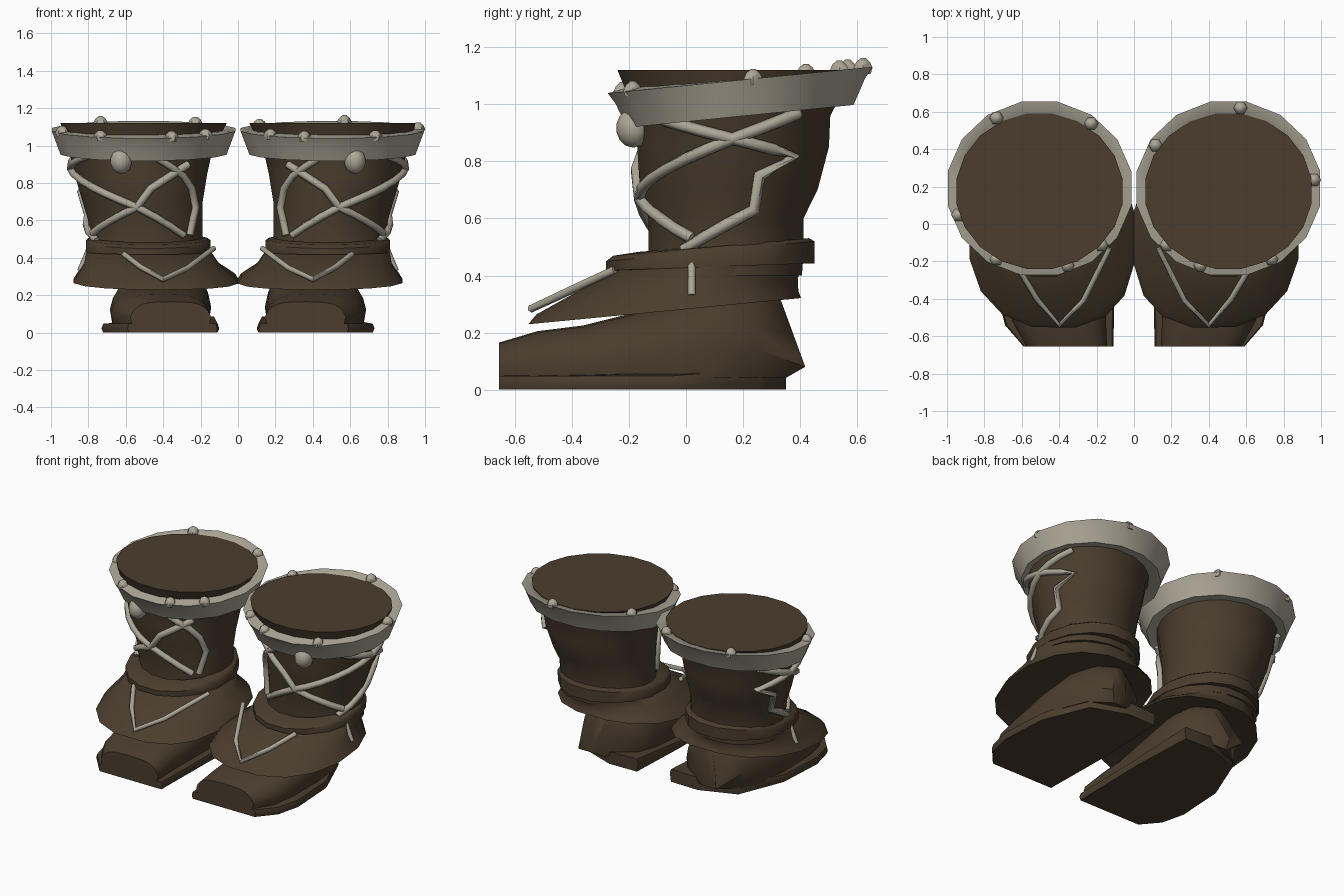
import bpy, bmesh, math
from mathutils import Vector

if "Cube" in bpy.data.objects:
    bpy.data.objects.remove(bpy.data.objects["Cube"])


def material(name, rgb):
    m = bpy.data.materials.new(name)
    m.diffuse_color = (*rgb, 1)
    m.use_nodes = True
    m.node_tree.nodes["Principled BSDF"].inputs["Base Color"].default_value = m.diffuse_color
    return m


BROWN = material("brown_leather", (0.069, 0.047, 0.027))
CREAM = material("cream_trim", (0.42, 0.385, 0.31))


def finish(name, bm, mat, side, angle=50):
    """Mirror to the wanted side, fix normals and shade."""
    for v in bm.verts:
        v.co.x *= side
    bmesh.ops.recalc_face_normals(bm, faces=bm.faces)
    me = bpy.data.meshes.new(name)
    bm.to_mesh(me)
    bm.free()
    me.materials.append(mat)
    me.shade_smooth()
    me.set_sharp_from_angle(angle=math.radians(angle))
    ob = bpy.data.objects.new(name, me)
    bpy.context.collection.objects.link(ob)


def loft(bm, rings, loop=False):
    """Skin a list of point rings; loop joins the last to the first, else ends are capped."""
    vr = [[bm.verts.new(p) for p in r] for r in rings]
    n = len(vr[0])
    for a, b in list(zip(vr, vr[1:])) + ([(vr[-1], vr[0])] if loop else []):
        for i in range(n):
            j = (i + 1) % n
            bm.faces.new((a[i], a[j], b[j], b[i]))
    if not loop:
        bm.faces.new(vr[0])
        bm.faces.new(vr[-1])


def oval(cx, cy, rx, ry, z, slope=0.0, n=16, power=2.0, inner=None):
    """Horizontal ring, tilted front to back by slope; inner squares off the inner half."""
    pts = []
    for i in range(n):
        a = 2 * math.pi * (i + 0.5) / n
        s, c = math.sin(a), math.cos(a)
        e = 2 / (inner if inner and s < 0 else power)
        x = math.copysign(abs(s) ** e, s) * rx
        y = -math.copysign(abs(c) ** e, c) * ry
        pts.append((cx + x, cy + y, z + slope * y))
    return pts


# shaft profile: z, centre x, centre y, radius x, radius y
SHAFT = [(0.40, .49, .14, .31, .27), (0.50, .49, .14, .305, .275), (0.60, .495, .14, .31, .275),
         (0.70, .51, .15, .325, .315), (0.85, .52, .165, .36, .34), (0.96, .52, .165, .385, .345),
         (1.12, .505, .175, .45, .42)]


def on_shaft(deg, z):
    """Point just above the shaft; angle runs from the front to the outer side."""
    for a, b in zip(SHAFT, SHAFT[1:]):
        if z <= b[0]:
            break
    t = (z - a[0]) / (b[0] - a[0])
    _, cx, cy, rx, ry = [p + (q - p) * t for p, q in zip(a, b)]
    r = math.radians(deg)
    return Vector((cx + math.sin(r) * (rx + .008), cy - math.cos(r) * (ry + .008), z))


def tube(bm, pts, r=0.021, n=6):
    rings = []
    pts = [Vector(p) for p in pts]
    for i, p in enumerate(pts):
        d = ((pts[min(i + 1, len(pts) - 1)] - p).normalized()
             + (p - pts[max(i - 1, 0)]).normalized()).normalized()
        out = Vector((p.x - .5, p.y - .16, .05))
        u = d.cross(out).normalized()
        w = d.cross(u)
        rings.append([p + r * (u * math.cos(k * 2 * math.pi / n) + w * math.sin(k * 2 * math.pi / n))
                      for k in range(n)])
    loft(bm, rings)


# lace paths on the shaft as (angle, height)
LACES = [[(-42, .90), (-8, .77), (6, .67), (65, .53)],
         [(130, .97), (90, .88), (6, .67), (-40, .52)],
         [(-14, .93), (-38, .84), (-50, .77), (-58, .67), (-48, .52)],
         [(43, .95), (129, .82), (108, .75), (109, .63), (58, .49)]]
FLAP_LACES = [[(.13, -.13, .45), (.27, -.41, .345), (.40, -.54, .285), (.52, -.40, .35), (.61, -.25, .42)],
              [(.80, .02, .44), (.82, .02, .39), (.845, .02, .33)]]
SOLE = [(.11, -.655), (.59, -.655), (.69, -.54), (.73, -.38), (.71, -.05), (.58, .26), (.33, .35),
        (.12, .345), (.10, -.1)]
# foot stations: y, centre x, half width, height
FOOT = [(-.655, .36, .22, .165), (-.52, .40, .255, .205), (-.36, .415, .27, .225), (-.1, .415, .275, .29),
        (.1, .405, .265, .34), (.25, .39, .215, .34), (.33, .39, .05, .32)]


def boot(label, side, studs):
    # thin sole with a pinched edge, rising slightly at the heel
    bm = bmesh.new()
    loft(bm, [[(.4 + (x - .4) * k, y, z + (max(0, y - .1) * .15 if z else 0))
               for x, y in SOLE] for k, z in ((.97, 0.0), (1, .022), (.97, .048))])
    finish("sole_" + label, bm, BROWN, side)

    # foot, with the last station leaning back and outward into a heel spur
    bm = bmesh.new()
    rings = []
    for k, (y, cx, hw, h) in enumerate(FOOT):
        ring = []
        for i in range(13):
            a = math.pi * i / 12
            c, s = math.cos(a), max(0.0, math.sin(a))
            pinch = .93 if i in (0, 12) else 1
            x = cx - math.copysign(abs(c) ** .55, c) * hw * pinch
            z = .04 + (h - .04) * s ** .8
            if k == len(FOOT) - 1:
                z = .08 if i in (1, 11) else z
                lean = .2 if pinch < 1 else min(1, (.32 - z) / .24)
                x, y2 = x + .08 * lean, y + .088 * lean
            else:
                y2 = y
            ring.append((x, y2, z))
        rings.append(ring)
    loft(bm, rings)
    finish("foot_" + label, bm, BROWN, side)

    # flared flap over the instep
    bm = bmesh.new()
    loft(bm, [oval(.40, .08, .25, .24, .33),
              oval(.44, -.075, .448, .485, .275, .096, power=2.2, inner=2.6),
              oval(.44, -.065, .43, .466, .305, .09, power=2.2, inner=2.5),
              oval(.463, .012, .366, .387, .37, .05),
              oval(.48, .085, .335, .335, .44, .04)])
    finish("instep_flap_" + label, bm, BROWN, side, 60)

    # ankle band
    bm = bmesh.new()
    loft(bm, [oval(.48, .085, .29, .30, .43, .04), oval(.48, .085, .338, .372, .43, .035),
              oval(.48, .085, .34, .372, .485, .096), oval(.48, .088, .325, .35, .5, .09),
              oval(.48, .11, .28, .28, .505, .08)], loop=True)
    finish("ankle_band_" + label, bm, BROWN, side)

    # shaft with closed top
    bm = bmesh.new()
    loft(bm, [oval(cx, cy, rx, ry, z, n=20) for z, cx, cy, rx, ry in SHAFT])
    finish("shaft_" + label, bm, BROWN, side)

    # tilted cuff
    bm = bmesh.new()
    loft(bm, [oval(.515, .17, .36, .32, .975, .1), oval(.505, .19, .452, .405, .958, .1),
              oval(.505, .19, .485, .445, 1.045, .1), oval(.505, .19, .50, .473, 1.085, .1),
              oval(.505, .18, .43, .395, 1.085, .07)], loop=True)
    finish("cuff_" + label, bm, CREAM, side)

    # small pointed studs round the cuff rim
    bm = bmesh.new()
    for deg in studs:
        a = math.radians(deg)
        x, y = .505 + .46 * math.sin(a), .19 - .435 * math.cos(a)
        z = 1.085 + .1 * (y - .19)
        loft(bm, [[(x + r * math.cos(k * math.pi / 3), y + r * math.sin(k * math.pi / 3), z + h)
                   for k in range(6)] for r, h in ((.03, -.022), (.038, 0), (.028, .02), (.01, .034))])
    finish("cuff_studs_" + label, bm, CREAM, side)

    # hanging bell at the front
    bm = bmesh.new()
    bmesh.ops.create_uvsphere(bm, u_segments=10, v_segments=7, radius=.06)
    for v in bm.verts:
        v.co.z *= 1.15
        v.co += Vector((.625, -.185, .917))
    finish("bell_" + label, bm, CREAM, side)

    # laces wrapped round the shaft and over the flap
    bm = bmesh.new()
    for path in LACES:
        pts = []
        for (a0, z0), (a1, z1) in zip(path, path[1:]):
            n = max(1, round(abs(a1 - a0) / 15))
            pts += [on_shaft(a0 + (a1 - a0) * i / n, z0 + (z1 - z0) * i / n) for i in range(n)]
        tube(bm, pts + [on_shaft(*path[-1])])
    for path in FLAP_LACES:
        tube(bm, path, .015)
    finish("laces_" + label, bm, CREAM, side, 65)


boot("right", 1, [172, 238, 96, -46, -19, 30])
boot("left", -1, [150, 217, 71, -46, -19, 30])
